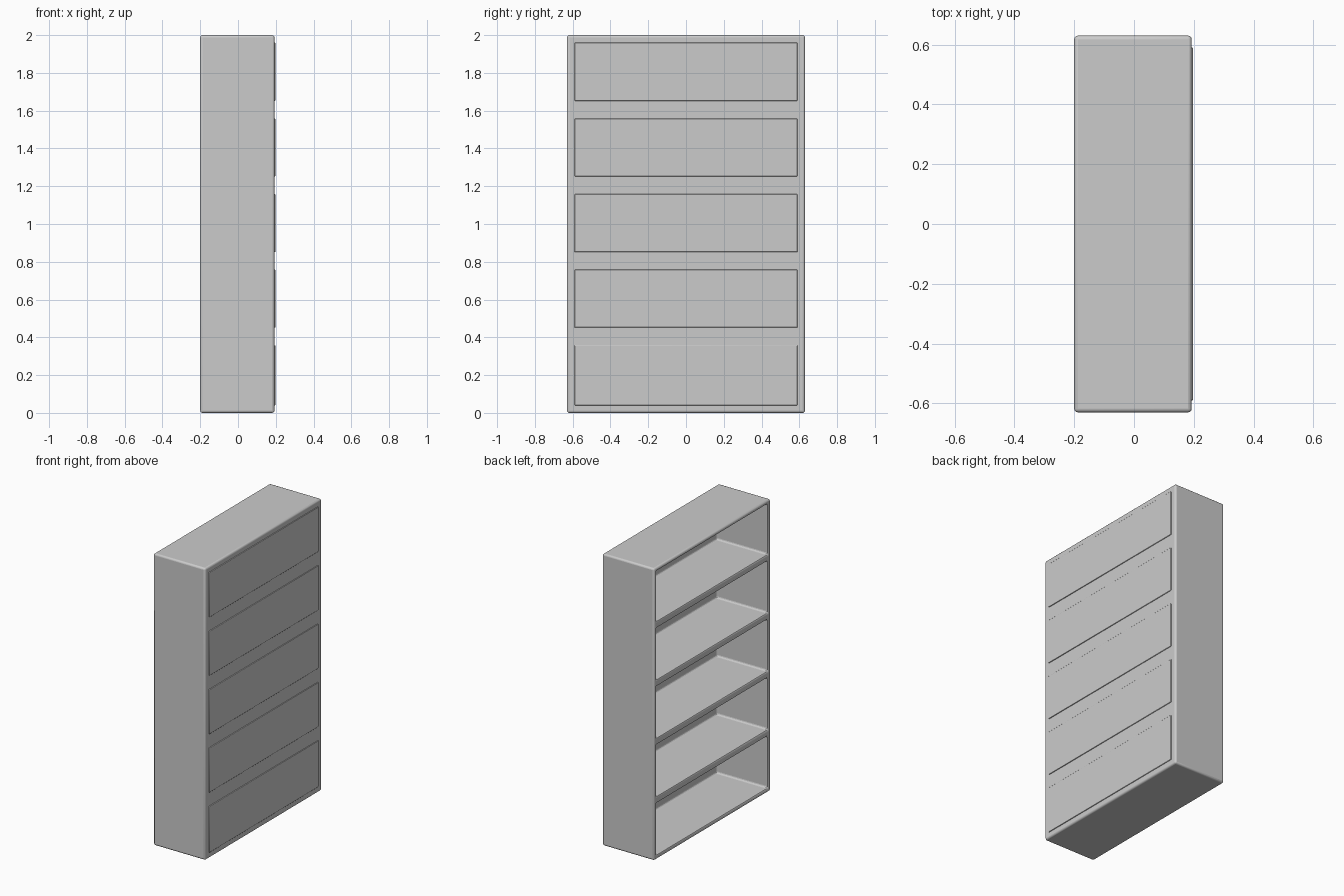
import bpy

if "Cube" in bpy.data.objects:
    bpy.data.objects.remove(bpy.data.objects["Cube"])

SHELF_Z = [0.405, 0.805, 1.205, 1.605]   # shelf centre heights
WALL, SHELF = 0.027, 0.045               # board thicknesses
X0, X1, HALF_W, TOP = -0.2, 0.193, 0.63, 2.0


def box(name, lo, hi):
    centre = [(a + b) / 2 for a, b in zip(lo, hi)]
    bpy.ops.mesh.primitive_cube_add(size=1, location=centre)
    ob = bpy.context.object
    ob.name = name
    ob.scale = [b - a for a, b in zip(lo, hi)]
    bpy.ops.object.transform_apply(location=True, rotation=False, scale=True)
    return ob


def soften(ob, width, segments=3):
    bev = ob.modifiers.new("soft_edges", 'BEVEL')
    bev.width = width
    bev.segments = segments
    bev.limit_method = 'ANGLE'
    bev.use_clamp_overlap = False


def smooth(ob):
    bpy.ops.object.select_all(action='DESELECT')
    ob.select_set(True)
    bpy.context.view_layer.objects.active = ob
    bpy.ops.object.shade_smooth_by_angle()


# Solid carcass, hollowed into five compartments open towards -x
carcass = box("bookcase_carcass", (X0, -HALF_W, 0), (X1, HALF_W, TOP))
floors = [WALL] + [z + SHELF / 2 for z in SHELF_Z]
ceilings = [z - SHELF / 2 for z in SHELF_Z] + [TOP - WALL]
for i, (low, high) in enumerate(zip(floors, ceilings)):
    cutter = box(f"compartment_cutter_{i}", (X0 - 0.1, -HALF_W + WALL, low),
                 (0.188, HALF_W - WALL, high))
    cutter.hide_render = True
    cutter.hide_set(True)
    cut = carcass.modifiers.new(f"compartment_{i}", 'BOOLEAN')
    cut.operation = 'DIFFERENCE'
    cut.solver = 'EXACT'
    cut.object = cutter
soften(carcass, 0.012)
smooth(carcass)

# Slightly raised panels on the back, one behind each compartment
lows = [0.04] + [z + 0.047 for z in SHELF_Z]
highs = [z - 0.047 for z in SHELF_Z] + [TOP - 0.04]
for i, (low, high) in enumerate(zip(lows, highs)):
    panel = box(f"back_panel_{i}", (0.190, -0.59, low), (0.198, 0.59, high))
    soften(panel, 0.003, 2)
    smooth(panel)
